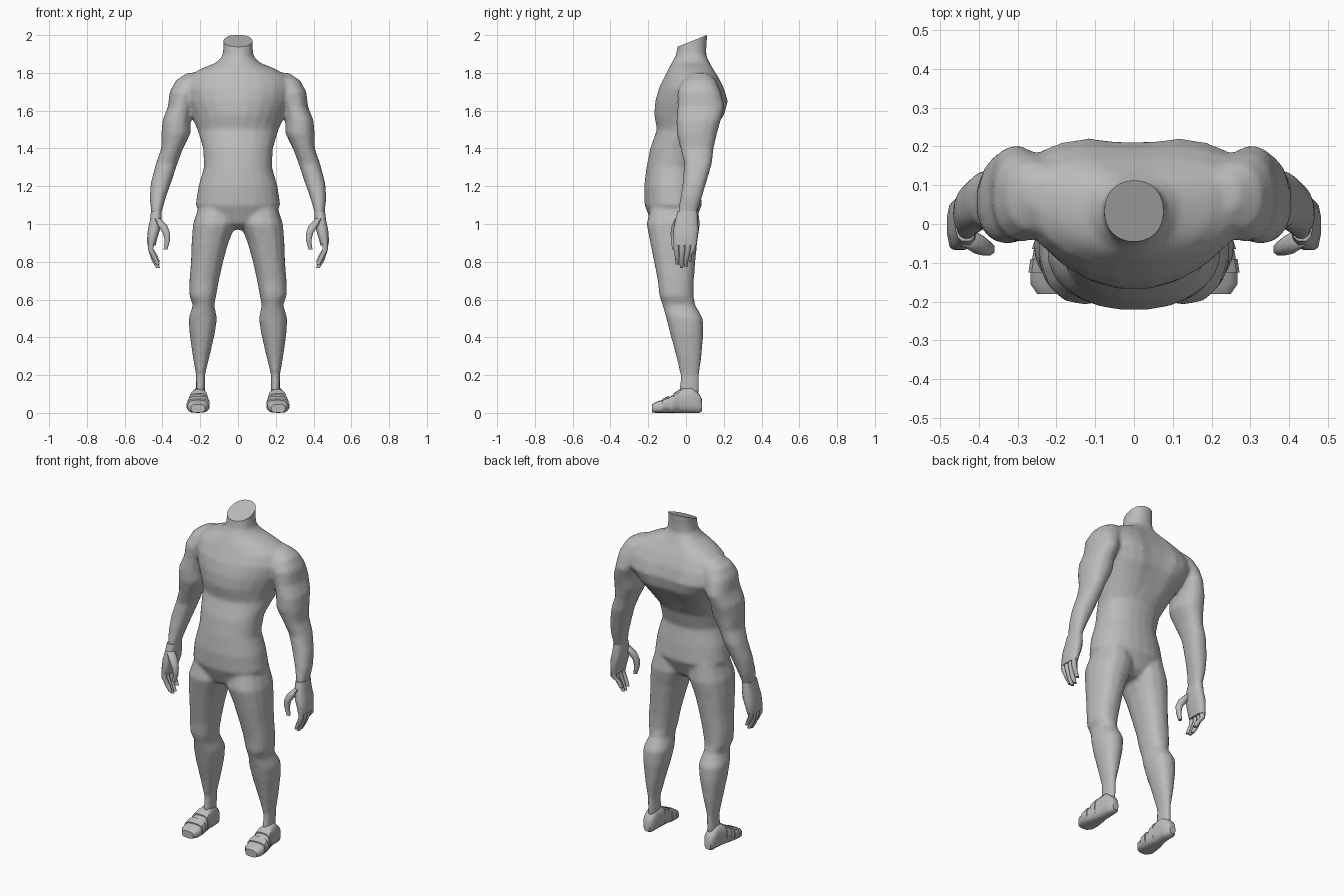
import bpy, bmesh
from math import cos, sin, pi, exp, copysign
from mathutils import Vector

if "Cube" in bpy.data.objects:
    bpy.data.objects.remove(bpy.data.objects["Cube"])

clay = bpy.data.materials.new("clay_grey")
clay.use_nodes = True
clay.diffuse_color = (0.5, 0.5, 0.5, 1)
clay.node_tree.nodes["Principled BSDF"].inputs["Base Color"].default_value = (0.5, 0.5, 0.5, 1)


def loft(bm, rings, side=1, sides=12, power=2.3, along="z", warp=None):
    """Closed skin through rings of (position, x min, x max, other min, other max)."""
    loops = []
    for pos, x0, x1, v0, v1 in rings:
        loop = []
        for i in range(sides):
            a = 2 * pi * (i + 0.5) / sides
            c, s = cos(a), sin(a)
            u = copysign(abs(c) ** (2 / power), c)
            v = copysign(abs(s) ** (2 / power), s)
            x = (x0 + x1) / 2 + u * (x1 - x0) / 2
            w = (v0 + v1) / 2 + v * (v1 - v0) / 2
            if warp:
                w = warp(pos, x, w, u, v)
            co = (x * side, w, pos) if along == "z" else (x * side, pos, w)
            loop.append(bm.verts.new(co))
        loops.append(loop)
    for a, b in zip(loops, loops[1:]):
        for i in range(sides):
            j = (i + 1) % sides
            bm.faces.new((a[i], a[j], b[j], b[i]))
    bm.faces.new(loops[0])
    bm.faces.new(loops[-1])


def finish(bm, name, angle=50):
    bmesh.ops.recalc_face_normals(bm, faces=bm.faces)
    mesh = bpy.data.meshes.new(name)
    bm.to_mesh(mesh)
    bm.free()
    mesh.materials.append(clay)
    obj = bpy.data.objects.new(name, mesh)
    bpy.context.collection.objects.link(obj)
    bpy.ops.object.select_all(action="DESELECT")
    obj.select_set(True)
    bpy.context.view_layer.objects.active = obj
    bpy.ops.object.shade_smooth_by_angle(angle=angle * pi / 180)
    return obj


def torso_warp(z, x, y, u, v):
    """Shoulders sweep backwards and a spine groove parts the upper back."""
    upper = max(0, 1 - abs(z - 1.66) / 0.25)
    y += 0.06 * upper * u * u
    if v > 0:
        y -= 0.03 * upper * exp(-(x / 0.05) ** 2)
    return y


# Torso and neck: height, half width, front, back
torso = [(0.97, .06, -.12, .0), (1.0, .15, -.18, .04), (1.1, .225, -.22, .085),
         (1.2, .21, -.222, .075), (1.3, .18, -.21, .06), (1.4, .185, -.19, .09),
         (1.5, .215, -.155, .155), (1.58, .25, -.17, .21), (1.65, .29, -.165, .225),
         (1.72, .30, -.145, .205), (1.78, .27, -.115, .175), (1.82, .20, -.095, .15),
         (1.855, .115, -.075, .13), (1.89, .082, -.055, .11), (1.94, .077, -.045, .108),
         (2.06, .077, -.045, .118)]
# Limbs: height, inner, outer, front, back
leg = [(1.12, .03, .20, -.18, .06), (1.0, .01, .24, -.21, .075), (.9, .05, .247, -.19, .06),
       (.8, .078, .25, -.17, .05), (.7, .10, .258, -.15, .042), (.62, .115, .258, -.142, .04),
       (.57, .125, .24, -.125, .05), (.5, .11, .262, -.105, .09), (.42, .122, .257, -.085, .093),
       (.3, .15, .24, -.052, .083), (.2, .175, .222, -.03, .07), (.12, .175, .222, -.035, .07),
       (.06, .18, .23, -.03, .06)]
arm = [(1.80, .16, .27, .03, .12), (1.76, .17, .33, -.02, .16), (1.7, .2, .363, -.045, .185),
       (1.62, .235, .372, -.045, .205), (1.55, .25, .40, -.052, .185), (1.48, .25, .407, -.05, .165),
       (1.4, .29, .407, -.03, .147), (1.32, .32, .435, -.01, .138), (1.22, .353, .462, -.018, .108),
       (1.14, .382, .468, -.03, .085), (1.05, .408, .458, -.045, .055), (1.02, .41, .46, -.045, .055)]

# Blend torso, arms and legs into one seamless body
bm = bmesh.new()
loft(bm, [(z, -w, w, f, b) for z, w, f, b in torso], sides=24, power=2.2, warp=torso_warp)
for side in (1, -1):
    loft(bm, leg, side, sides=14)
    loft(bm, arm, side, sides=14)
rough = finish(bm, "body_blend")
remesh = rough.modifiers.new("blend", "REMESH")
remesh.mode = "VOXEL"
remesh.voxel_size = 0.011
soften = rough.modifiers.new("soften", "SMOOTH")
soften.factor = 0.5
soften.iterations = 6
bm = bmesh.new()
bm.from_object(rough, bpy.context.evaluated_depsgraph_get())
bpy.data.objects.remove(rough)
# Slanted cut across the neck
cut = bmesh.ops.bisect_plane(bm, geom=bm.verts[:] + bm.edges[:] + bm.faces[:],
                             plane_co=Vector((0, .11, 2)), plane_no=Vector((0, -.06, .15)),
                             clear_outer=True)
rim = [e for e in cut["geom_cut"] if isinstance(e, bmesh.types.BMEdge)]
bmesh.ops.contextual_create(bm, geom=rim)
finish(bm, "body", 55)

# Hands and feet
palm = [(1.07, .405, .461, -.045, .06), (1.02, .404, .467, -.058, .064), (.97, .412, .478, -.068, .068),
        (.92, .428, .482, -.068, .062), (.885, .436, .48, -.064, .055)]
thumb = [(1.03, .41, .45, -.06, -.01), (.99, .372, .425, -.078, -.03), (.95, .358, .398, -.083, -.045),
         (.91, .36, .389, -.08, -.046), (.865, .373, .395, -.074, -.052)]
foot = [(.086, .185, .225, .01, .07), (.07, .172, .238, 0, .10), (.03, .168, .24, 0, .135),
        (-.02, .165, .248, 0, .13), (-.06, .16, .258, 0, .10), (-.11, .154, .267, 0, .072),
        (-.155, .156, .268, 0, .06), (-.18, .175, .25, .002, .045)]
straps = [[(-.035, .16, .254, .005, .125), (-.065, .155, .264, .005, .104)],
          [(-.09, .151, .268, .005, .09), (-.125, .149, .273, .005, .074)]]

for side, label in ((1, "left"), (-1, "right")):
    bm = bmesh.new()
    loft(bm, palm, side, sides=12, power=2.8)
    loft(bm, thumb, side, sides=8)
    # Four fingers, longest in the middle
    for y, tip in ((-.05, .785), (-.02, .768), (.01, .772), (.038, .80)):
        t = y * 0.75 - 0.008
        loft(bm, [(.92, .44, .476, y - .017, y + .017), (.865, .447, .477, y - .016, y + .014),
                  (tip + .035, .426, .456, t - .014, t + .013),
                  (tip, .413, .434, t - .009, t + .008)], side, sides=8)
    finish(bm, label + "_hand")

    bm = bmesh.new()
    loft(bm, foot, side, sides=14, power=3, along="y")
    finish(bm, label + "_foot")
    bm = bmesh.new()
    for band in straps:
        loft(bm, band, side, sides=14, power=3, along="y")
    finish(bm, label + "_sandal_straps", 35)
